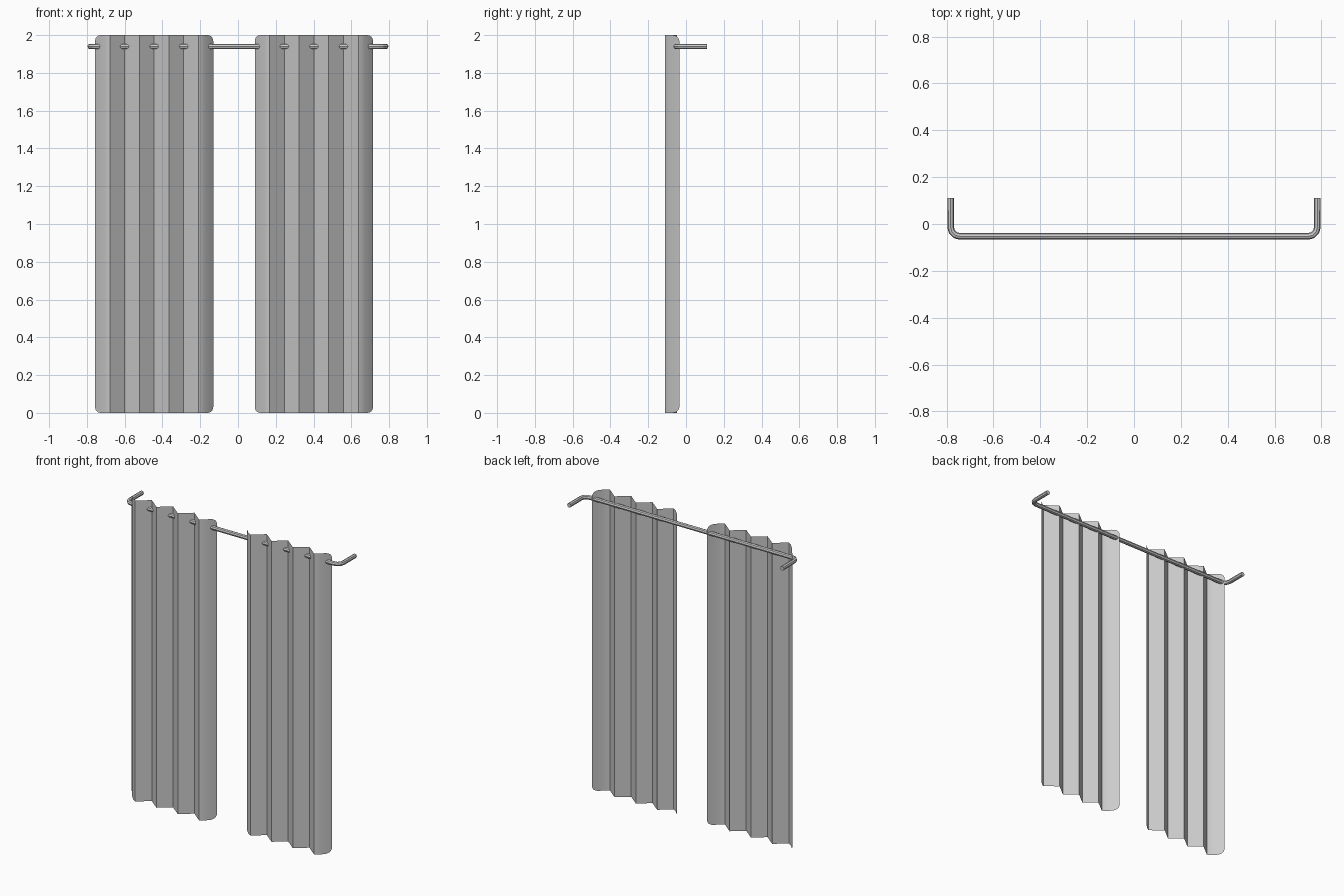
import bpy, bmesh, math

if "Cube" in bpy.data.objects:
    bpy.data.objects.remove(bpy.data.objects["Cube"])

WIDTH, HEIGHT, PLEATS = 0.626, 2.0, 8
STEP = WIDTH / PLEATS
FRONT, BACK, END = -0.11, -0.048, -0.035
CORNER = 0.03


def end_panel():
    """Curved outer panel with rounded corners: (distance from edge, y, z inset)."""
    pts = []
    dists = [CORNER * (1 - math.cos(math.radians(a))) for a in (0, 30, 50, 70, 90)]
    for d in dists + [STEP * 0.6, STEP * 0.8, STEP]:
        u = 1 - d / STEP
        c = max(0.0, 1 - d / CORNER)
        inset = CORNER * (1 - math.sqrt(1 - c * c))
        pts.append((d, FRONT + (END - FRONT) * u ** 1.35, inset))
    return pts


# Pleated curtain: single sheet, curved end panels and flat zigzag folds between
def make_curtain_mesh():
    panel = end_panel()
    columns = list(panel)
    columns += [(i * STEP, FRONT if i % 2 else BACK, 0) for i in range(2, PLEATS - 1)]
    columns += [(WIDTH - d, y, s) for d, y, s in reversed(panel)]
    bm = bmesh.new()
    rows = [(bm.verts.new((x, y, s)), bm.verts.new((x, y, HEIGHT - s)))
            for x, y, s in columns]
    for (a, b), (c, d) in zip(rows, rows[1:]):
        bm.faces.new((a, c, d, b))
    mesh = bpy.data.meshes.new("curtain")
    bm.to_mesh(mesh)
    bm.free()
    return mesh


curtain_mesh = make_curtain_mesh()
for name, x in (("left_curtain", -0.757), ("right_curtain", 0.089)):
    ob = bpy.data.objects.new(name, curtain_mesh)
    ob.location.x = x
    bpy.context.collection.objects.link(ob)
    bpy.context.view_layer.objects.active = ob
    ob.select_set(True)
bpy.ops.object.shade_smooth_by_angle(angle=math.radians(30))

# Curtain rod: eight-sided bar with both ends bent back to the wall
ROD_X, ROD_Y, ROD_Z, BEND = 0.783, -0.053, 1.94, 0.04
half = [(ROD_X, 0.11)]
for a in (0, 30, 60, 90):
    t = math.radians(a)
    half.append((ROD_X - BEND + BEND * math.cos(t), ROD_Y + BEND - BEND * math.sin(t)))
path = [(-x, y) for x, y in half] + half[::-1]

curve = bpy.data.curves.new("curtain_rod", "CURVE")
curve.dimensions = "3D"
curve.bevel_depth = 0.0142
curve.bevel_resolution = 2
curve.use_fill_caps = True
spline = curve.splines.new("POLY")
spline.points.add(len(path) - 1)
for p, (x, y) in zip(spline.points, path):
    p.co = (x, y, ROD_Z, 1)
spline.use_smooth = False
rod = bpy.data.objects.new("curtain_rod", curve)
bpy.context.collection.objects.link(rod)
